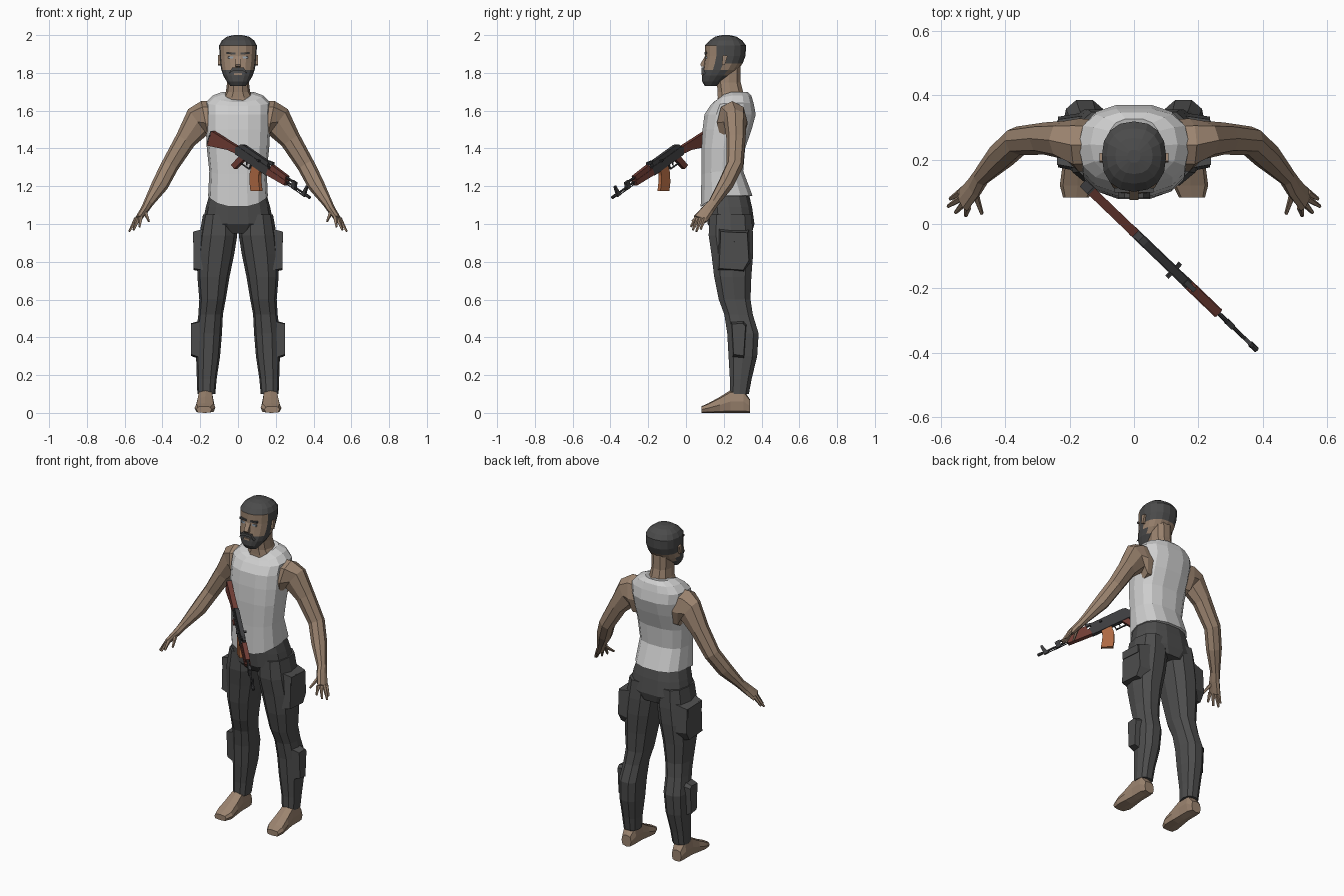
import bpy, bmesh, math
from mathutils import Vector

cube = bpy.data.objects.get("Cube")
if cube:
    bpy.data.objects.remove(cube, do_unlink=True)


def material(name, r, g, b):
    m = bpy.data.materials.new(name)
    m.use_nodes = True
    m.diffuse_color = (r, g, b, 1)
    bsdf = next(n for n in m.node_tree.nodes if n.type == 'BSDF_PRINCIPLED')
    bsdf.inputs["Base Color"].default_value = (r, g, b, 1)
    bsdf.inputs["Roughness"].default_value = 0.9
    return m


SKIN = material("skin", 0.33, 0.23, 0.16)
SHIRT = material("light_grey_cloth", 0.62, 0.62, 0.62)
PANTS = material("dark_grey_cloth", 0.075, 0.075, 0.075)
HAIR = material("dark_hair", 0.07, 0.07, 0.07)
METAL = material("gun_metal", 0.045, 0.045, 0.048)
WOOD = material("red_wood", 0.16, 0.045, 0.035)
AMBER = material("orange_magazine", 0.42, 0.14, 0.055)
EYE = material("eye_grey", 0.3, 0.36, 0.42)


def loft(name, rings, mats, rule=None):
    """Skin a list of equal-sized rings, capped at both ends."""
    bm = bmesh.new()
    rows = [[bm.verts.new(p) for p in ring] for ring in rings]
    n = len(rows[0])
    for a, b in zip(rows, rows[1:]):
        for i in range(n):
            j = (i + 1) % n
            bm.faces.new((a[i], a[j], b[j], b[i]))
    bm.faces.new(rows[0])
    bm.faces.new(rows[-1])
    bmesh.ops.recalc_face_normals(bm, faces=bm.faces)
    if rule:
        for f in bm.faces:
            f.material_index = rule(f.calc_center_median())
    mesh = bpy.data.meshes.new(name)
    bm.to_mesh(mesh)
    bm.free()
    for m in mats:
        mesh.materials.append(m)
    ob = bpy.data.objects.new(name, mesh)
    bpy.context.collection.objects.link(ob)
    return ob


def oval(n, power):
    """Unit superellipse points."""
    for k in range(n):
        t = 2 * math.pi * k / n
        c, s = math.cos(t), math.sin(t)
        yield (math.copysign(abs(c) ** (2 / power), c),
               math.copysign(abs(s) ** (2 / power), s))


def level(z, x0, x1, y0, y1, n=12, power=2.5, dip=0):
    """Horizontal ring; dip lowers its front."""
    return [((x0 + x1) / 2 + a * (x1 - x0) / 2, (y0 + y1) / 2 + b * (y1 - y0) / 2,
             z - dip * max(0, -b) ** 2) for a, b in oval(n, power)]


def tube_ring(centre, direction, ra, rb, n=8):
    """Ring across a limb; ra lies in the front plane, rb in depth."""
    d = Vector(direction).normalized()
    u = Vector((-d.z, 0, d.x)).normalized()
    v = d.cross(u)
    return [Vector(centre) + u * ra * a + v * rb * b for a, b in oval(n, 2.2)]


def prism(name, pts, place, half, mat, taper=1.0):
    """Extrude a 2D outline from -half to +half, scaling the far end."""
    ca = sum(p[0] for p in pts) / len(pts)
    cb = sum(p[1] for p in pts) / len(pts)
    near = [place(a, b, -half) for a, b in pts]
    far = [place(ca + (a - ca) * taper, cb + (b - cb) * taper, half) for a, b in pts]
    return loft(name, [near, far], [mat])


def rect(a0, a1, b0, b1):
    return [(a0, b0), (a1, b0), (a1, b1), (a0, b1)]


def flip(rings, s):
    return [[(p[0] * s, p[1], p[2]) for p in ring] for ring in rings]


# Sleeveless shirt
loft("shirt", [level(z, -w, w, a, b, 14, 2.6, d) for z, w, a, b, d in (
    (1.15, .158, .075, .355, .06), (1.28, .152, .08, .305, .02),
    (1.40, .165, .08, .315, 0), (1.50, .17, .085, .35, 0),
    (1.58, .17, .095, .372, 0), (1.64, .172, .125, .36, .015),
    (1.68, .135, .145, .348, .035), (1.70, .082, .16, .328, .05))], [SHIRT])

# Neck
loft("neck", [level(z, -w, w, a, b, 10) for z, w, a, b in (
    (1.60, .10, .16, .33), (1.67, .082, .165, .325), (1.70, .064, .165, .305),
    (1.75, .058, .16, .292), (1.86, .06, .17, .29))], [SKIN])


# Head with cropped hair and beard
def head_colour(c):
    if c.z > 1.94 or (c.y > .165 and c.z > 1.85):
        return 1
    if c.y < .185 and c.z < 1.812 or .145 < c.y < .2 and c.z < 1.87:
        return 1
    return 0


loft("head", [level(z, -w, w, a, b, 16, 2.3) for z, w, a, b in (
    (1.73, .04, .10, .16), (1.755, .06, .085, .20), (1.785, .078, .085, .24),
    (1.815, .088, .09, .275), (1.85, .094, .095, .30), (1.89, .098, .10, .315),
    (1.945, .10, .10, .318), (1.972, .085, .125, .297), (1.992, .058, .155, .267),
    (2.0, .02, .19, .23))], [SKIN, HAIR], head_colour)


def lengthwise(a, b, w):
    return (w, a, b)


def facing(y):
    return lambda a, b, w: (a, y + w, b)


prism("nose", [(.105, 1.895), (.075, 1.845), (.08, 1.835), (.105, 1.83)], lengthwise, .014, SKIN)
prism("moustache", [(-.05, 1.795), (-.025, 1.812), (.025, 1.812), (.05, 1.795),
                    (.03, 1.828), (-.03, 1.828)], facing(.093), .012, HAIR)
prism("lower_lip", rect(-.02, .02, 1.788, 1.80), facing(.088), .005, SKIN)

# Paired parts
for s, side in ((1, "left_"), (-1, "right_")):
    prism(side + "eye", rect(s * .025, s * .053, 1.876, 1.888), facing(.107), .004, EYE)
    prism(side + "eyebrow", [(s * .014, 1.897), (s * .06, 1.9), (s * .06, 1.91), (s * .014, 1.907)],
          facing(.105), .007, HAIR)

    def outward(x):
        return lambda a, b, w: (s * (x + w), a, b)

    prism(side + "ear", [(.19, 1.845), (.205, 1.84), (.22, 1.89), (.195, 1.895)],
          outward(.097), .01, SKIN)

    # Arm from shoulder to wrist and palm
    loft(side + "arm", flip([tube_ring(c, d, a, b) for c, d, a, b in (
        ((.13, .245, 1.535), (1, 0, -.1), .115, .08),
        ((.172, .245, 1.535), (1, 0, -.2), .118, .082),
        ((.213, .26, 1.54), (.8, 0, -.6), .085, .06),
        ((.278, .265, 1.445), (.55, 0, -.83), .056, .05),
        ((.36, .258, 1.31), (.5, -.2, -.8), .047, .045),
        ((.412, .21, 1.21), (.45, -.45, -.7), .045, .042),
        ((.475, .145, 1.11), (.45, -.45, -.7), .026, .028),
        ((.495, .115, 1.075), (.45, -.45, -.6), .022, .034),
        ((.53, .075, 1.025), (.45, -.45, -.6), .017, .04))], s), [SKIN])

    # Fingers and thumb
    for i, (root, tip) in enumerate((
            ((.495, .10, 1.07), (.472, .032, 1.015)),
            ((.515, .055, 1.035), (.522, .026, .985)),
            ((.527, .066, 1.03), (.553, .036, .968)),
            ((.536, .08, 1.03), (.576, .055, .96)),
            ((.538, .098, 1.03), (.57, .078, .972)))):
        d = Vector(tip) - Vector(root)
        loft(side + ("thumb" if i == 0 else "finger_%d" % i),
             flip([tube_ring(root, d, .012, .012, 5), tube_ring(tip, d, .006, .006, 5)], s), [SKIN])

    # Trouser leg
    loft(side + "trouser_leg", flip([level(z, *box, 10, 2.4) for z, *box in (
        (1.05, .012, .185, .12, .352), (.94, .004, .205, .115, .36),
        (.84, .02, .215, .13, .36), (.72, .045, .215, .145, .35),
        (.60, .065, .205, .17, .345), (.52, .08, .21, .20, .357),
        (.42, .085, .222, .215, .388), (.30, .095, .222, .222, .38),
        (.18, .113, .218, .23, .35), (.10, .12, .215, .23, .335))], s), [PANTS])

    # Cargo pockets
    prism(side + "thigh_pocket", [(.16, .75), (.31, .74), (.345, .80), (.335, .97), (.17, .98)],
          outward(.197), .038, PANTS, .85)
    prism(side + "thigh_pocket_flap", [(.18, .91), (.325, .90), (.32, .955), (.18, .96)],
          outward(.205), .034, PANTS, .95)
    calf = [(.245, .29), (.31, .28), (.322, .47), (.305, .49), (.235, .485)]
    prism(side + "calf_pocket", calf, outward(.221), .029, PANTS, .82)

    # Bare foot, built heel to toe
    feet = []
    for y, x0, x1, h in ((.34, .14, .205, .07), (.305, .13, .215, .12), (.235, .13, .215, .12),
                         (.18, .125, .222, .085), (.12, .12, .23, .052), (.082, .14, .22, .035)):
        feet.append([((x0 + x1) / 2 + a * (x1 - x0) / 2, y, h / 2 * (1 + b)) for a, b in oval(8, 3.5)])
    loft(side + "foot", flip(feet, s), [SKIN])

# Trouser seat and waist
loft("trouser_seat", [level(z, -w, w, a, b, 14, 2.5) for z, w, a, b in (
    (1.18, .145, .10, .33), (1.09, .17, .105, .352), (1.0, .188, .112, .365),
    (.95, .12, .15, .35))], [PANTS])

# Rifle frame: distance back from the muzzle, height, sideways
MUZZLE = Vector((.38, -.39, 1.14))
BACK = Vector((-.644, .618, .446)).normalized()
ACROSS = BACK.cross(Vector((0, 0, 1))).normalized()
UP = ACROSS.cross(BACK)


def gun(d, v, w):
    return MUZZLE + BACK * d + UP * v + ACROSS * w


def rod(name, d0, d1, v, r, mat):
    return loft(name, [[gun(d, v + r * b, r * a) for a, b in oval(8, 2)] for d in (d0, d1)], [mat])


rod("rifle_barrel", 0, .34, 0, .006, METAL)
rod("rifle_muzzle_brake", 0, .03, 0, .009, METAL)
rod("rifle_gas_tube", .12, .20, .02, .007, METAL)
rod("rifle_cleaning_rod", .05, .2, -.012, .003, METAL)
for name, outline, half, mat in (
        ("front_sight", [(.035, -.014), (.062, -.014), (.056, .015), (.05, .045), (.038, .045)], .006, METAL),
        ("gas_block", [(.11, -.012), (.14, -.012), (.15, .028), (.125, .028)], .009, METAL),
        ("lower_handguard", [(.185, -.02), (.33, -.03), (.33, .006), (.185, .006)], .016, WOOD),
        ("upper_handguard", [(.195, .006), (.32, .006), (.32, .034), (.195, .03)], .013, WOOD),
        ("rear_sight", [(.315, .03), (.36, .03), (.36, .04), (.32, .048)], .008, METAL),
        ("receiver", [(.33, -.034), (.58, -.034), (.595, .0), (.58, .012), (.33, .012)], .015, METAL),
        ("receiver_cover", [(.345, .012), (.58, .012), (.57, .03), (.55, .036), (.345, .036)], .012, METAL),
        ("stock", [(.58, -.03), (.645, -.04), (.785, -.085), (.79, -.002), (.65, .004), (.58, .008)], .014, WOOD),
        ("butt_plate", [(.785, -.085), (.793, -.083), (.797, -.003), (.79, -.002)], .0145, METAL),
        ("pistol_grip", [(.515, -.034), (.555, -.034), (.585, -.10), (.553, -.108)], .011, WOOD),
        ("trigger_guard_front", rect(.462, .467, -.062, -.034), .005, METAL),
        ("trigger_guard_base", rect(.462, .53, -.066, -.061), .005, METAL),
        ("trigger", [(.492, -.034), (.5, -.034), (.494, -.056), (.489, -.056)], .003, METAL),
        ("charging_handle", rect(.40, .412, .012, .02), .03, METAL),
        ("magazine", [(.385, -.03), (.45, -.03), (.442, -.08), (.42, -.125), (.395, -.16),
                      (.335, -.128), (.362, -.09), (.379, -.06)], .011, AMBER)):
    prism("rifle_" + name, outline, gun, half, mat)
